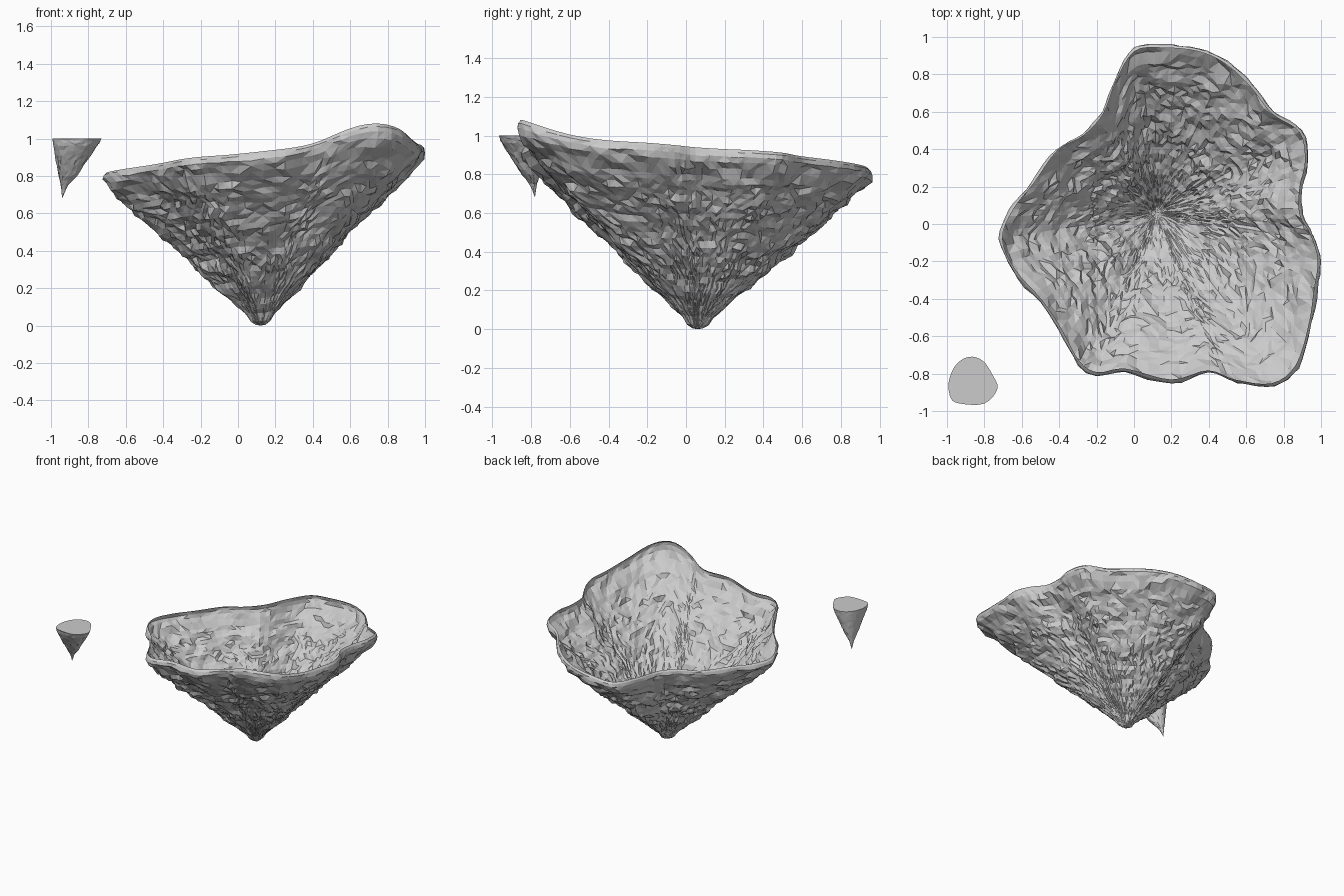
import bpy, bmesh, math, random
from mathutils import Vector, noise

random.seed(4)

if "Cube" in bpy.data.objects:
    bpy.data.objects.remove(bpy.data.objects["Cube"], do_unlink=True)

stone = bpy.data.materials.new("grey stone")
stone.use_nodes = True
stone.diffuse_color = (0.6, 0.6, 0.6, 1)
stone.node_tree.nodes["Principled BSDF"].inputs["Base Color"].default_value = stone.diffuse_color


def smooth_loop(points, steps):
    """Closed Catmull-Rom curve through the outline points."""
    pts = [Vector(p) for p in points]
    loop = []
    for i in range(len(pts)):
        a, b, c, d = (pts[(i + k - 1) % len(pts)] for k in range(4))
        for s in range(steps):
            t = s / steps
            loop.append(0.5 * (2 * b + (c - a) * t + (2 * a - 5 * b + 4 * c - d) * t ** 2
                               + (3 * b - a - 3 * c + d) * t ** 3))
    return loop


def wall_point(profile, u):
    """Position on the side profile as (spread, height), both as fractions."""
    x = u * (len(profile) - 1)
    i = min(int(x), len(profile) - 2)
    return Vector(profile[i]).lerp(Vector(profile[i + 1]), x - i)


def rocky_cone(name, outline, tip, rim_height, profile, rough, scale, cap=False):
    """Rough cone of rings from the tip out to a free-form rim."""
    bm = bmesh.new()
    tip = Vector(tip)
    apex = bm.verts.new(tip)
    rings = []
    for spread, height in profile[1:]:
        ring = []
        for p in outline:
            top = rim_height(p)
            pos = Vector((tip.x + (p.x - tip.x) * spread,
                          tip.y + (p.y - tip.y) * spread,
                          tip.z + (top - tip.z) * height))
            out = Vector((p.x - tip.x, p.y - tip.y, -0.6)).normalized()
            # flattened noise gives sideways ledges, jitter gives chipped facets
            q = Vector((pos.x * 6, pos.y * 6, pos.z * 13)) * scale
            bump = noise.noise(q) + 0.6 * noise.noise(q * 2.3) + random.uniform(-0.35, 0.35)
            fade = min(1, spread * 2.5) * min(1, (1 - height) * 12)
            ring.append(bm.verts.new(pos + out * bump * rough * fade))
        rings.append(ring)
    n = len(outline)
    for j in range(n):
        k = (j + 1) % n
        bm.faces.new((apex, rings[0][k], rings[0][j]))
        for low, high in zip(rings, rings[1:]):
            quad = (low[j], low[k], high[k], high[j])
            turn = random.randint(0, 1)
            a, b, c, d = quad[turn:] + quad[:turn]
            bm.faces.new((a, b, c))
            bm.faces.new((a, c, d))
    if cap:
        bm.faces.new(rings[-1])
    mesh = bpy.data.meshes.new(name)
    bm.to_mesh(mesh)
    bm.free()
    mesh.materials.append(stone)
    obj = bpy.data.objects.new(name, mesh)
    bpy.context.collection.objects.link(obj)
    return obj


# Large hollow shell: lobed rim, straight wall, rounded tip and curled lip
shell_rim = [(1, -.2), (.96, -.06), (.9, .05), (.9, .2), (.93, .34), (.9, .5),
             (.75, .6), (.63, .75), (.5, .87), (.35, .94), (.15, .96), (0, .94),
             (-.1, .78), (-.17, .6), (-.28, .48), (-.42, .4), (-.55, .22), (-.66, .08),
             (-.72, -.08), (-.65, -.25), (-.5, -.42), (-.4, -.57), (-.3, -.75), (-.2, -.81),
             (-.05, -.79), (.2, -.85), (.4, -.8), (.55, -.85), (.75, -.87), (.88, -.77),
             (.95, -.55), (.98, -.35)]


def shell_height(p):
    corner = math.exp(-((p.x - 0.72) ** 2 + (p.y + 0.85) ** 2) / 0.07)
    return 0.87 + 0.08 * p.x - 0.06 * p.y + 0.1 * corner


shell_wall = [(0, 0), (.03, .005), (.06, .025), (.09, .07)]
shell_wall += [(.09 + .81 * i / 28, .07 + .77 * i / 28) for i in range(1, 29)]
shell_wall += [(.95, .89), (.985, .93), (1, .96), (.995, .985), (.98, 1)]
rocky_cone("hollow_rock_shell", smooth_loop(shell_rim, 4), (0.12, 0.06, 0),
           shell_height, shell_wall, 0.026, 1)

# Small floating shard: rounded triangular top with a flat cap
shard_rim = [(-.73, -.88), (-.76, -.8), (-.81, -.73), (-.88, -.71), (-.95, -.75),
             (-.99, -.84), (-.98, -.93), (-.93, -.96), (-.8, -.96)]
shard_wall = [wall_point([(0, 0), (.13, .2), (.42, .42), (.7, .68), (.93, .9), (1, 1)], i / 14)
              for i in range(15)]
rocky_cone("floating_rock_shard", smooth_loop(shard_rim, 4), (-0.94, -0.78, 0.68),
           lambda p: 1.0, shard_wall, 0.009, 4, cap=True)
